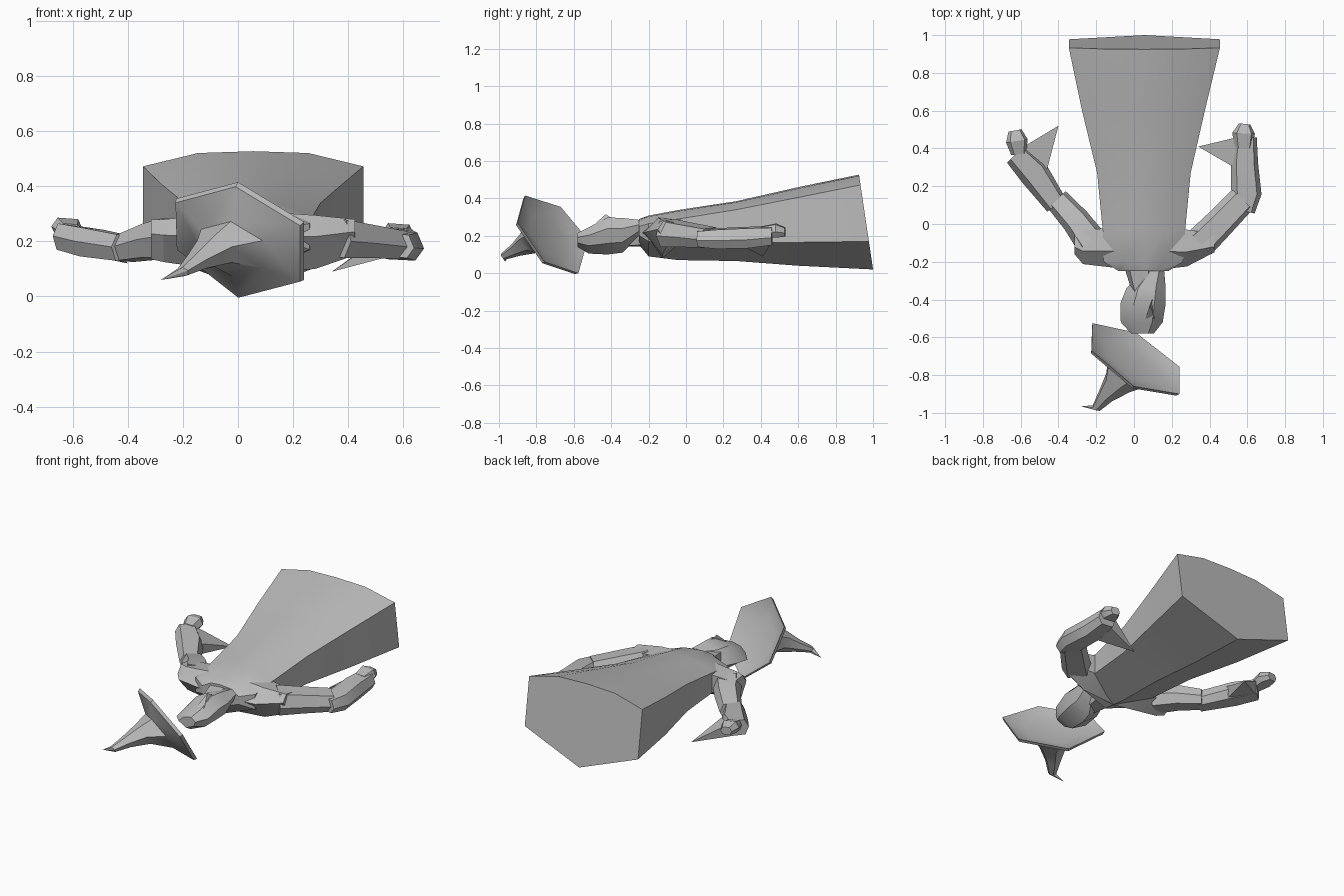
import bpy, bmesh, math
from mathutils import Vector

if "Cube" in bpy.data.objects:
    bpy.data.objects.remove(bpy.data.objects["Cube"])

grey = bpy.data.materials.new("plain grey")
grey.use_nodes = True
grey.diffuse_color = (0.5, 0.5, 0.5, 1)
bsdf = grey.node_tree.nodes["Principled BSDF"]
bsdf.inputs["Base Color"].default_value = (0.5, 0.5, 0.5, 1)
bsdf.inputs["Roughness"].default_value = 0.8


def loft(name, rings):
    """Skin a closed tube through rings of equal point count; a one-point ring is a tip."""
    bm = bmesh.new()
    rows = [[bm.verts.new(p) for p in ring] for ring in rings]
    for a, b in zip(rows, rows[1:]):
        n = max(len(a), len(b))
        for i in range(n):
            j = (i + 1) % n
            if len(b) == 1:
                bm.faces.new((a[i], a[j], b[0]))
            else:
                bm.faces.new((a[i], a[j], b[j], b[i]))
    for row in (rows[0], rows[-1]):
        if len(row) > 2:
            bm.faces.new(row)
    bmesh.ops.recalc_face_normals(bm, faces=bm.faces)
    mesh = bpy.data.meshes.new(name)
    bm.to_mesh(mesh)
    bm.free()
    mesh.materials.append(grey)
    obj = bpy.data.objects.new(name, mesh)
    bpy.context.collection.objects.link(obj)
    bpy.ops.object.select_all(action="DESELECT")
    obj.select_set(True)
    bpy.context.view_layer.objects.active = obj
    bpy.ops.object.shade_smooth_by_angle(angle=math.radians(30))
    return obj


def limb(name, stops):
    """Six-sided tube along stops of (centre, half width, half height)."""
    pts = [Vector(s[0]) for s in stops]
    rings = []
    for i, (_, w, h) in enumerate(stops):
        d = pts[min(i + 1, len(pts) - 1)] - pts[max(i - 1, 0)]
        side = Vector((d.y, -d.x, 0)).normalized()
        up = Vector((0, 0, 1))
        shape = ((1, -.2), (.7, .85), (-.6, 1), (-1, .1), (-.7, -.9), (.6, -1))
        rings.append([pts[i] + side * w * a + up * h * b for a, b in shape])
    return loft(name, rings)


# Robe: (y, left x, right x, top z, shoulder z, side z, keel z, lean of the hem)
def robe_ring(y, x0, x1, top, edge, low, keel, lean):
    m, q = (x0 + x1) / 2, (x1 - x0) / 4
    crown = edge + (top - edge) * 0.88
    outline = ((m, keel), (x1, low), (x1, edge), (m + q, crown),
               (m, top), (m - q, crown), (x0, edge), (x0, low))
    return [(x, y + lean * (top - z) / (top - keel), z) for x, z in outline]


loft("robe", [robe_ring(*r) for r in (
    (.925, -.345, .455, .527, .472, .17, .02, .075),
    (.60, -.275, .375, .46, .405, .165, .04, 0),
    (.27, -.195, .30, .385, .34, .165, .065, 0),
    (-.04, -.165, .27, .338, .29, .165, .07, 0),
    (-.20, -.16, .26, .308, .265, .17, .09, 0),
    (-.25, -.08, .18, .29, .25, .20, .15, 0))])


# Shoulders: slices along x of (x, front y, back y, bottom z, top z)
def shoulder_ring(x, y0, y1, z0, z1):
    m, h = (y0 + y1) / 2, (z0 + z1) / 2
    return [(x, y0, h + .02), (x, m - .02, z1), (x, y1, z1 - .01),
            (x, y1, h - .03), (x, m, z0)]


loft("shoulders", [shoulder_ring(*r) for r in (
    (-.315, -.16, -.045, .135, .28), (-.27, -.212, -.035, .125, .28),
    (.05, -.25, 0, .08, .31),
    (.28, -.225, -.03, .10, .295), (.425, -.15, -.05, .15, .28))])

# Arms
limb("left_upper_arm", [((.35, -.10, .215), .085, .075), ((.45, 0, .205), .08, .065),
                        ((.575, .13, .19), .075, .055)])
limb("left_forearm", [((.575, .07, .185), .065, .045), ((.595, .16, .185), .08, .055),
                      ((.585, .32, .19), .072, .058), ((.59, .46, .20), .06, .05)])
limb("right_upper_arm", [((-.23, -.09, .21), .085, .075), ((-.31, .02, .20), .075, .065),
                         ((-.41, .13, .175), .065, .05)])
limb("right_forearm", [((-.41, .10, .175), .06, .05), ((-.53, .27, .195), .08, .055),
                       ((-.625, .37, .215), .065, .05)])

# Hanging sleeve points
loft("left_sleeve_point", [[(.53, .30, .22), (.55, .46, .24), (.55, .45, .15), (.53, .31, .14)],
                           [(.34, .41, .09)]])
loft("right_sleeve_point", [[(-.46, .29, .21), (-.60, .40, .25), (-.59, .39, .16), (-.47, .29, .14)],
                            [(-.40, .52, .12)]])

# Hands
limb("left_hand", [((.58, .40, .22), .045, .03), ((.58, .48, .228), .06, .038),
                   ((.585, .53, .22), .03, .025)])
limb("right_hand", [((-.61, .37, .235), .04, .03), ((-.62, .44, .25), .058, .036),
                    ((-.63, .495, .245), .035, .025)])


# Head: slices along y of (y, left x, right x, bottom z, top z)
def head_ring(y, x0, x1, z0, z1):
    w, h = x1 - x0, z1 - z0
    return [(x0 + w * a, y, z0 + h * b) for a, b in (
        (.45, 0), (.9, .3), (1, .7), (.75, 1), (.3, .85), (0, .4))]


loft("head", [head_ring(*r) for r in (
    (-.25, .05, .16, .20, .285), (-.34, -.04, .168, .11, .295),
    (-.42, -.072, .168, .10, .298), (-.52, -.07, .152, .105, .245),
    (-.58, -.015, .105, .14, .215))])
loft("nose", [[(.06, -.50, .25), (.11, -.50, .25), (.10, -.39, .29)], [(.085, -.43, .315)]])
limb("neck", [((.03, -.21, .215), .085, .07), ((.04, -.36, .20), .05, .06)])

# Hat: tilted six-sided brim, concave crown and bent tip
brim = [Vector(p) for p in (
    (0, -.86, .415), (-.225, -.67, .355), (-.22, -.525, .18),
    (.01, -.575, 0), (.24, -.755, .06), (.24, -.90, .27))]
centre = sum(brim, Vector()) / 6
axis = Vector((-.436, -.718, -.542))


def hat_ring(scale, middle):
    return [Vector(middle) + (p - centre) * scale for p in brim]


loft("hat", [
    hat_ring(.55, centre + axis * .035),
    hat_ring(.88, centre + axis * .015),
    hat_ring(1, centre),
    hat_ring(.97, centre + axis * .02),
    hat_ring(.48, centre + axis * .07),
    hat_ring(.27, (-.085, -.84, .165)),
    hat_ring(.15, (-.15, -.91, .125)),
    hat_ring(.08, (-.20, -.975, .09)),
    [(-.28, -.965, .06)]])
